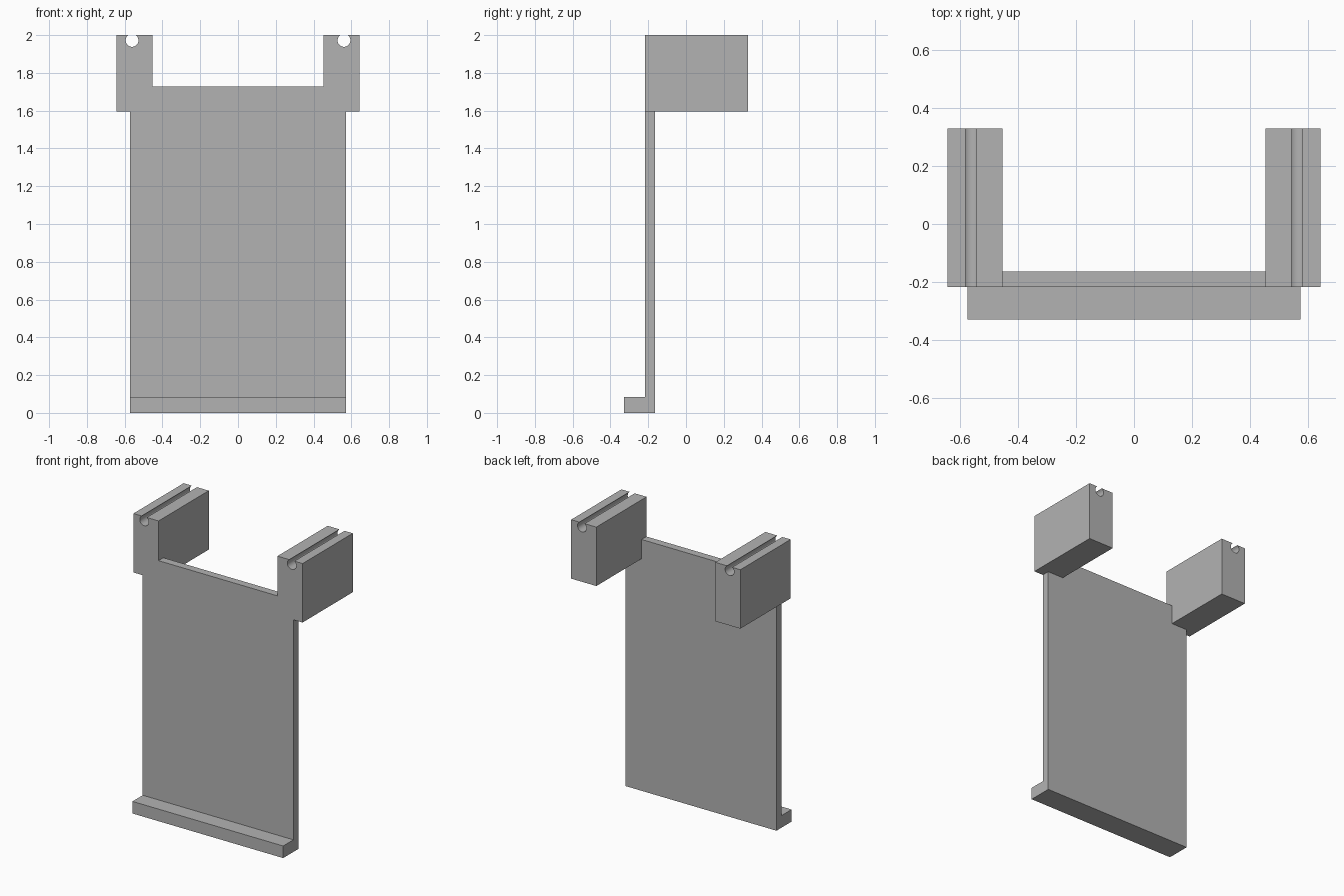
import bpy
import bmesh
from math import asin, cos, sin, pi, radians

cube = bpy.data.objects.get("Cube")
if cube:
    bpy.data.objects.remove(cube, do_unlink=True)

grey = bpy.data.materials.new("plain grey")
grey.use_nodes = True
colour = (0.45, 0.45, 0.45, 1)
grey.diffuse_color = colour
grey.node_tree.nodes["Principled BSDF"].inputs["Base Color"].default_value = colour

# Shared dimensions
PANEL_X, ARM_IN, ARM_OUT = 0.573, 0.452, 0.643
FRONT, PANEL_BACK, ARM_BACK, LIP_FRONT = -0.217, -0.164, 0.328, -0.328
LIP_TOP, ARM_BOTTOM, PANEL_TOP, TOP = 0.083, 1.595, 1.727, 2.0
GROOVE_X, GROOVE_Z, GROOVE_R = 0.561, 1.972, 0.034


def extrude_profile(name, outline, y0, y1):
    """Extrude an x-z outline from y0 to y1."""
    bm = bmesh.new()
    face = bm.faces.new([bm.verts.new((x, y0, z)) for x, z in outline])
    solid = bmesh.ops.extrude_face_region(bm, geom=[face])
    moved = [v for v in solid["geom"] if isinstance(v, bmesh.types.BMVert)]
    bmesh.ops.translate(bm, vec=(0, y1 - y0, 0), verts=moved)
    bmesh.ops.recalc_face_normals(bm, faces=bm.faces)
    mesh = bpy.data.meshes.new(name)
    bm.to_mesh(mesh)
    bm.free()
    mesh.materials.append(grey)
    obj = bpy.data.objects.new(name, mesh)
    bpy.context.collection.objects.link(obj)
    return obj


# Back panel, notched around the arms
half = [(PANEL_X, 0), (PANEL_X, ARM_BOTTOM), (ARM_IN, ARM_BOTTOM), (ARM_IN, PANEL_TOP)]
extrude_profile("back_panel", half + [(-x, z) for x, z in reversed(half)],
                FRONT, PANEL_BACK)

# Lip along the bottom of the front
lip = [(-PANEL_X, 0), (PANEL_X, 0), (PANEL_X, LIP_TOP), (-PANEL_X, LIP_TOP)]
extrude_profile("bottom_lip", lip, LIP_FRONT, FRONT)

# Arms with a round rod groove open along the top
start = asin((TOP - GROOVE_Z) / GROOVE_R)
sweep = pi + 2 * start
steps = 28
groove = [(GROOVE_X + GROOVE_R * cos(start - sweep * i / steps),
           GROOVE_Z + GROOVE_R * sin(start - sweep * i / steps))
          for i in range(steps + 1)]
arm = [(ARM_IN, TOP), (ARM_IN, ARM_BOTTOM), (ARM_OUT, ARM_BOTTOM), (ARM_OUT, TOP)] + groove

for name, side in (("left_arm", 1), ("right_arm", -1)):
    obj = extrude_profile(name, [(side * x, z) for x, z in arm], FRONT, ARM_BACK)
    bpy.ops.object.select_all(action="DESELECT")
    obj.select_set(True)
    bpy.context.view_layer.objects.active = obj
    bpy.ops.object.shade_smooth_by_angle(angle=radians(30))
